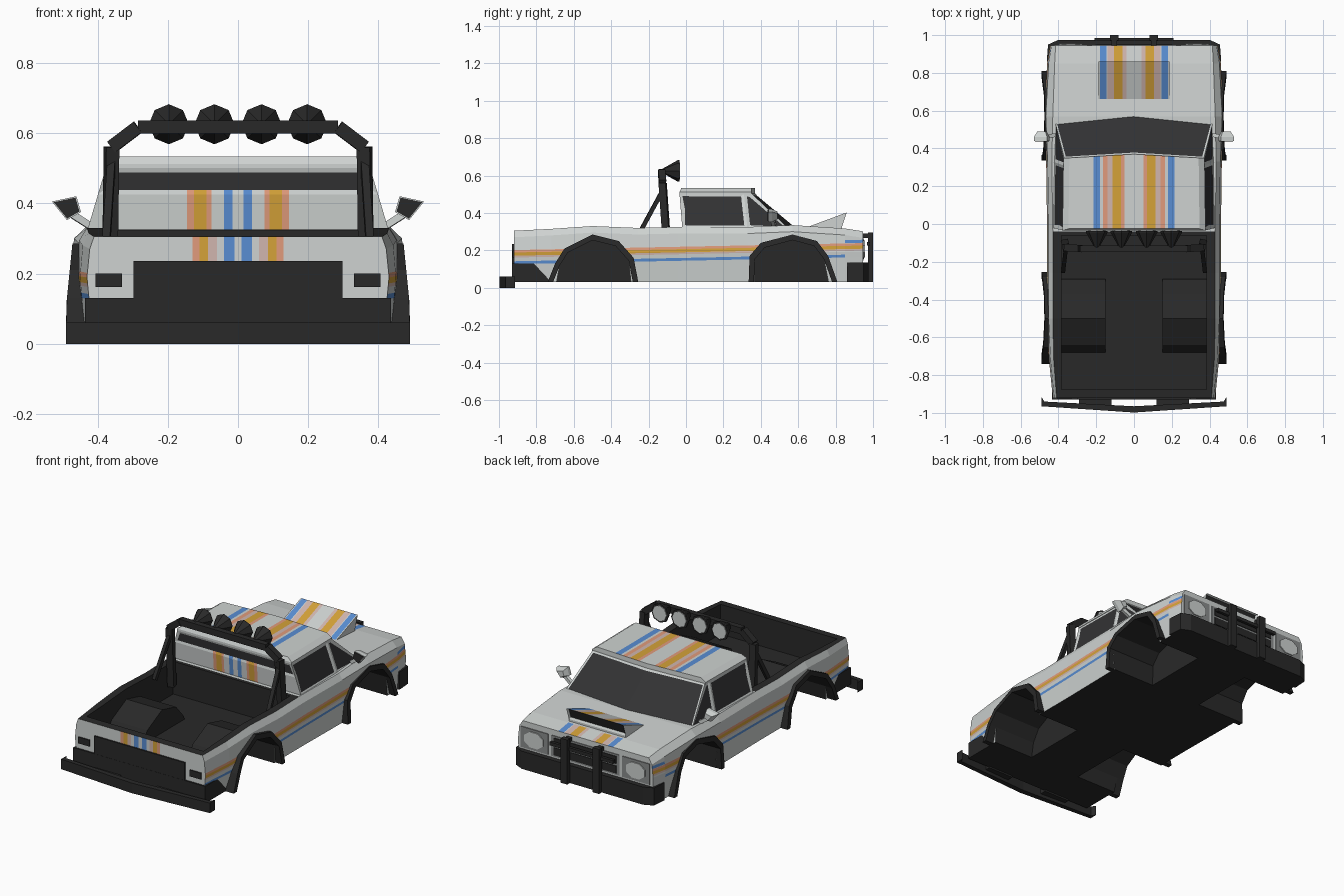
import bpy, bmesh, math
from mathutils import Vector

if "Cube" in bpy.data.objects:
    bpy.data.objects.remove(bpy.data.objects["Cube"])

PALETTE = [("white_paint", (0.62, 0.65, 0.64)), ("black_trim", (0.022, 0.022, 0.022)),
           ("dark_glass", (0.032, 0.032, 0.034)), ("blue_stripe", (0.10, 0.27, 0.65)),
           ("gold_stripe", (0.66, 0.36, 0.04)), ("salmon_stripe", (0.75, 0.33, 0.20)),
           ("pink_stripe", (0.64, 0.47, 0.43)), ("grey_metal", (0.25, 0.26, 0.26))]
WHITE, BLACK, GLASS, BLUE, GOLD, SALMON, PINK, GREY = range(8)
MATS = []
for n, c in PALETTE:
    m = bpy.data.materials.new(n)
    m.diffuse_color = (*c, 1)
    m.use_nodes = True
    m.node_tree.nodes["Principled BSDF"].inputs["Base Color"].default_value = m.diffuse_color
    MATS.append(m)


def loft(bm, rings, m):
    vs = [[bm.verts.new(p) for p in r] for r in rings]
    n = len(rings[0])
    fs = [bm.faces.new(vs[0]), bm.faces.new(vs[-1][::-1])]
    for a, b in zip(vs, vs[1:]):
        fs += [bm.faces.new((a[i], b[i], b[(i + 1) % n], a[(i + 1) % n])) for i in range(n)]
    for f in fs:
        f.material_index = m
    return fs


def extrude(bm, pts, axis, a, b, m):
    at = {'x': lambda t, p: (t, *p), 'y': lambda t, p: (p[0], t, p[1]), 'z': lambda t, p: (*p, t)}[axis]
    return loft(bm, [[at(t, p) for p in pts] for t in (a, b)], m)


def box(bm, x, y, z, m):
    extrude(bm, [(x[0], y[0]), (x[1], y[0]), (x[1], y[1]), (x[0], y[1])], 'z', *z, m)


def bar(bm, p, q, w, d, m, n=4):
    p, q = Vector(p), Vector(q)
    rot = (q - p).to_track_quat('Z', 'Y')
    ang = [math.tau * (i + 0.5) / n for i in range(n)]
    k = 1 / math.cos(math.pi / n)
    loft(bm, [[c + rot @ Vector((math.cos(t) * w * k, math.sin(t) * d * k, 0)) for t in ang] for c in (p, q)], m)


def finish(bm, name):
    bmesh.ops.recalc_face_normals(bm, faces=bm.faces)
    me = bpy.data.meshes.new(name)
    bm.to_mesh(me)
    ob = bpy.data.objects.new(name, me)
    for m in MATS:
        me.materials.append(m)
    bpy.context.collection.objects.link(ob)
    return ob


def cut(bm, faces_test, co, no):
    bm.normal_update()
    fs = [f for f in bm.faces if faces_test(f)]
    geom = fs + list({e for f in fs for e in f.edges}) + list({v for f in fs for v in f.verts})
    bmesh.ops.bisect_plane(bm, geom=geom, dist=1e-5, plane_co=co, plane_no=no)


def stripes(bm, test, bands):
    for a, b, m in bands:
        for x in (a, b, -a, -b):
            cut(bm, test, (x, 0, 0), (1, 0, 0))
    bm.normal_update()
    for f in bm.faces:
        x = abs(f.calc_center_median().x)
        for a, b, m in bands:
            if a < x < b and test(f):
                f.material_index = m


def boolean(ob, cutter, op):
    md = ob.modifiers.new("cut", 'BOOLEAN')
    md.object, md.operation, md.solver = cutter, op, 'EXACT'
    bpy.context.view_layer.objects.active = ob
    bpy.ops.object.modifier_apply(modifier=md.name)
    bpy.data.objects.remove(cutter)


REAR = [(-.74, .03), (-.70, .13), (-.65, .21), (-.5, .285), (-.36, .25), (-.28, .16), (-.255, .03)]
FRONT = [(.335, .03), (.34, .17), (.40, .24), (.57, .285), (.70, .25), (.76, .17), (.81, .03)]


def scaled(arch, k, drop=0.0):
    c = (arch[0][0] + arch[-1][0]) / 2
    return [(c + (y - c) * k, .03 + (z - .03) * k - (drop if z < .04 else 0)) for y, z in arch]


# main body: lofted sections (y, bottom x, middle x, top x, top z)
bm = bmesh.new()
rings = []
for y, xb, xm, xt, zt in [(-.92, .415, .43, .41, .305), (-.72, .435, .45, .425, .315), (-.5, .445, .46, .43, .33),
                          (-.26, .445, .46, .43, .32), (-.04, .445, .46, .43, .325), (.33, .45, .465, .435, .325),
                          (.57, .455, .475, .43, .335), (.85, .45, .46, .42, .317), (.945, .44, .445, .415, .302)]:
    half = [(xb, .03), (xm, .19), (xm - .008, zt - .035), (xt, zt)]
    rings.append([(x, y, z) for x, z in half] + [(-x, y, z) for x, z in half[::-1]])
loft(bm, rings, WHITE)
body = finish(bm, "body")

# truck bed, inner wheel humps and wheel wells
bm = bmesh.new()
box(bm, (-.385, .385), (-.875, -.06), (.13, .6), BLACK)
boolean(body, finish(bm, "bed_cutter"), 'DIFFERENCE')
for s in (-1, 1):
    bm = bmesh.new()
    extrude(bm, scaled(REAR, .93, -.03), 'x', s * .15, s * .41, BLACK)
    boolean(body, finish(bm, "hump"), 'UNION')
    for arch in (REAR, FRONT):
        bm = bmesh.new()
        extrude(bm, scaled(arch, .88, .1), 'x', s * .17, s * .7, BLACK)
        boolean(body, finish(bm, "well_cutter"), 'DIFFERENCE')

# body colours: dark underside and bed rails, stripes along sides, hood and tailgate
bm = bmesh.new()
bm.from_mesh(body.data)
bm.normal_update()
for f in bm.faces:
    c = f.calc_center_median()
    if f.normal.z < -.5 or (f.normal.z > .9 and c.y < -.045):
        f.material_index = BLACK
SIDE = [(.145, .16, BLUE), (.18, .19, PINK), (.19, .207, GOLD), (.207, .22, SALMON), (.222, .238, BLUE)]
side = lambda f: abs(f.normal.x) > .6 and abs(f.calc_center_median().x) > .41
for z in sorted({z for b in SIDE for z in b[:2]}):
    cut(bm, side, (0, 0, z), (0, -.02, 1))
bm.normal_update()
for f in bm.faces:
    c = f.calc_center_median()
    for i, (a, b, m) in enumerate(SIDE):
        if side(f) and a < c.z - .02 * c.y < b and (i in (1, 2, 3) or (i == 4) == (c.y > .79)):
            f.material_index = m
HOOD = [(.04, .06, PINK), (.06, .105, GOLD), (.105, .14, PINK), (.145, .18, BLUE)]
stripes(bm, lambda f: f.normal.z > .7 and f.calc_center_median().y > .85, HOOD)
tail = lambda f: f.normal.y < -.9 and f.calc_center_median().y < -.9
cut(bm, tail, (0, 0, .235), (0, 0, 1))
stripes(bm, lambda f: tail(f) and f.calc_center_median().z > .235,
        [(.01, .04, BLUE), (.06, .085, PINK), (.085, .11, GOLD), (.11, .13, SALMON)])
bm.to_mesh(body.data)

# cab with inset windows
bm = bmesh.new()
low = [(-.43, -.02), (.43, -.02), (.42, .545), (0, .59), (-.42, .545)]
top = [(-.375, -.035), (.375, -.035), (.37, .35), (0, .37), (-.37, .35)]
loft(bm, [[(*p, .32) for p in low], [(*p, .505) for p in top]], WHITE)
bmesh.ops.recalc_face_normals(bm, faces=bm.faces)
cut(bm, lambda f: abs(f.normal.x) > .8, (0, .32, .4), (0, 1, .1))
back = lambda f: f.normal.y < -.8
cut(bm, back, (0, 0, .425), (0, 0, 1))
bm.normal_update()
glass = [f for f in bm.faces if abs(f.normal.x) > .8 or (back(f) and f.calc_center_median().z > .425)]
shield = [f for f in bm.faces if f.normal.y > .3]
bmesh.ops.inset_individual(bm, faces=glass, thickness=.022, depth=-.004)
bmesh.ops.inset_region(bm, faces=shield, thickness=.014, depth=-.003)
for f in glass + shield:
    f.material_index = GLASS
stripes(bm, lambda f: back(f) and f.material_index != GLASS and f.calc_center_median().z < .44,
        [(.015, .04, BLUE), (.075, .09, SALMON), (.09, .125, GOLD), (.125, .145, SALMON)])
finish(bm, "cab")

# roof
bm = bmesh.new()
roof = [[(x * a, y + .01 * (a < 1) * (y < 0), z) for x, y in top]
        for a, z in ((1.01, .50), (1.01, .512), (.925, .533))]
loft(bm, roof, WHITE)
bmesh.ops.recalc_face_normals(bm, faces=bm.faces)
stripes(bm, lambda f: f.normal.z > .9, [(.05, .07, SALMON), (.07, .115, GOLD), (.115, .14, PINK),
                                       (.14, .165, SALMON), (.18, .215, BLUE)])
finish(bm, "roof")

# hood scoop with dark mouth
bm = bmesh.new()
extrude(bm, [(.65, .325), (.86, .403), (.835, .33), (.835, .30), (.65, .30)], 'x', -.187, .187, WHITE)
bmesh.ops.recalc_face_normals(bm, faces=bm.faces)
bm.normal_update()
mouth = [f for f in bm.faces if f.normal.y > .5 and f.calc_center_median().z > .34]
bmesh.ops.inset_individual(bm, faces=mouth, thickness=.012, depth=-.01)
for f in mouth:
    f.material_index = BLACK
stripes(bm, lambda f: f.normal.z > .7, HOOD)
finish(bm, "hood_scoop")

# wheel arch flares
bm = bmesh.new()
for s in (-1, 1):
    for arch in (REAR, FRONT):
        inner = scaled(arch, .88)
        for i in range(6):
            quad = [arch[i], arch[i + 1], inner[i + 1], inner[i]]
            loft(bm, [[(s * .42, *p) for p in quad],
                      [(s * (.49 - .1 * max(0, p[1] - .1)), *p) for p in quad]], BLACK)
finish(bm, "wheel_flares")

# rear bumper, pan, tailgate panel and tail lights
bm = bmesh.new()
extrude(bm, [(-.49, -.965), (0, -.998), (.49, -.965), (.49, -.915), (.475, -.94), (0, -.965), (-.475, -.94),
             (-.49, -.915)], 'z', 0, .06, BLACK)
box(bm, (-.435, .435), (-.93, -.71), (.03, .13), BLACK)
box(bm, (-.298, .298), (-.929, -.91), (.13, .235), BLACK)
for s in (-1, 1):
    box(bm, sorted((s * .12, s * .29)), (-.96, -.92), (.02, .05), BLACK)
    box(bm, sorted((s * .33, s * .405)), (-.927, -.91), (.162, .2), BLACK)
finish(bm, "rear_bumper_and_tailgate_trim")

# front bumper and grille guard
bm = bmesh.new()
extrude(bm, [(-.462, .86), (.462, .86), (.455, .95), (.40, .975), (-.40, .975), (-.455, .95)], 'z', .03, .135, BLACK)
for x in (-.105, .105):
    box(bm, (x - .022, x + .022), (.972, 1.0), (.03, .295), BLACK)
    box(bm, (x - .015, x + .015), (.93, .975), (.265, .29), BLACK)
box(bm, (-.21, .21), (.968, .985), (.225, .245), BLACK)
finish(bm, "front_bumper_and_guard")

# grille and headlights
bm = bmesh.new()
box(bm, (-.225, .225), (.93, .949), (.145, .268), GREY)
for z in (.155, .212):
    box(bm, (-.205, .205), (.93, .953), (z, z + .045), BLACK)
for s in (-1, 1):
    box(bm, sorted((s * .245, s * .425)), (.93, .95), (.145, .268), GREY)
    bar(bm, (s * .335, .93, .207), (s * .335, .956, .207), .062, .046, WHITE, 8)
finish(bm, "grille_and_headlights")

# roll bar with rear braces
bm = bmesh.new()
hoop = [(-.365, -.10, .2), (-.36, -.125, .56), (-.285, -.13, .617), (.285, -.13, .617), (.36, -.125, .56), (.365, -.10, .2)]
for p, q in zip(hoop, hoop[1:]):
    bar(bm, p, q, .017 if p[2] == q[2] else .019, .019, BLACK)
for s in (-1, 1):
    bar(bm, (s * .36, -.125, .52), (s * .375, -.25, .29), .011, .011, BLACK)
finish(bm, "roll_bar")

# roof lamps
bm = bmesh.new()
for x in (-.197, -.067, .067, .197):
    disc = lambda y, r: [(x + r * math.cos(math.tau * i / 8), y, .625 + r * math.sin(math.tau * i / 8)) for i in range(8)]
    loft(bm, [disc(-.125, .012), disc(-.045, .057), disc(-.036, .057)], BLACK)
    loft(bm, [disc(-.04, .046), disc(-.032, .046)], WHITE)
finish(bm, "roof_lamps")

# side mirrors
bm = bmesh.new()
for s in (-1, 1):
    quad = [(.53, .405), (.46, .42), (.447, .375), (.487, .352)]
    ring = lambda y, k: [(s * (.483 + (x - .483) * k), y, .388 + (z - .388) * k) for x, z in quad]
    loft(bm, [ring(.44, 1), ring(.46, 1), ring(.49, .6)], WHITE)
    loft(bm, [ring(.436, .88), ring(.442, .88)], BLACK)
    bar(bm, (s * .475, .46, .37), (s * .42, .47, .335), .01, .01, WHITE)
finish(bm, "side_mirrors")

# drop unused material slots
for ob in bpy.context.collection.objects:
    bpy.context.view_layer.objects.active = ob
    bpy.ops.object.material_slot_remove_unused()
